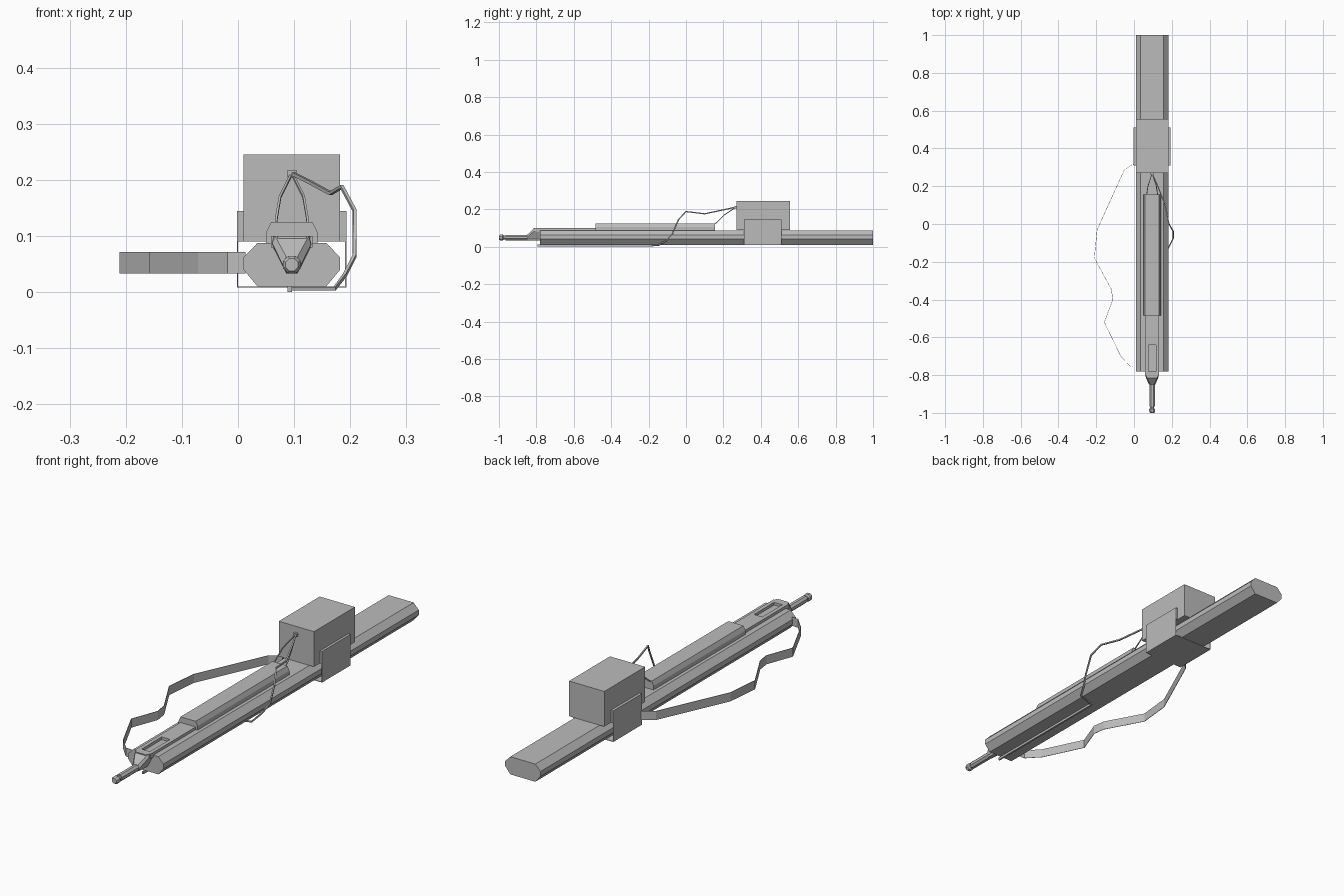
import bpy, bmesh, math
from mathutils import Vector

if "Cube" in bpy.data.objects:
    bpy.data.objects.remove(bpy.data.objects["Cube"])

grey = bpy.data.materials.new("plain grey")
grey.use_nodes = True
colour = (0.5, 0.5, 0.5, 1)
grey.diffuse_color = colour
grey.node_tree.nodes["Principled BSDF"].inputs["Base Color"].default_value = colour

MID = 0.096  # centre line of the body


def finish(name, bm):
    bmesh.ops.recalc_face_normals(bm, faces=bm.faces)
    mesh = bpy.data.meshes.new(name)
    bm.to_mesh(mesh)
    bm.free()
    mesh.materials.append(grey)
    obj = bpy.data.objects.new(name, mesh)
    bpy.context.collection.objects.link(obj)
    return obj


def loft(name, rings):
    """Closed solid through rings of points with equal counts."""
    bm = bmesh.new()
    rows = [[bm.verts.new(p) for p in ring] for ring in rings]
    n = len(rows[0])
    for a, b in zip(rows, rows[1:]):
        for i in range(n):
            j = (i + 1) % n
            bm.faces.new((a[i], a[j], b[j], b[i]))
    bm.faces.new(rows[0])
    bm.faces.new(rows[-1])
    return finish(name, bm)


def section(half, y):
    """Mirror (half width, z) points about the centre line."""
    right = [(MID + w, y, z) for w, z in half]
    left = [(MID - w, y, z) for w, z in reversed(half)]
    return right + left


def prism(name, half, y0, y1):
    return loft(name, [section(half, y0), section(half, y1)])


def box(name, x, y, z):
    corners = [(x[0], z[0]), (x[1], z[0]), (x[1], z[1]), (x[0], z[1])]
    return loft(name, [[(a, v, b) for a, b in corners] for v in y])


def turned(name, profile, z, sides=8):
    """Faceted round part along y from (y, radius) points."""
    turn = [math.tau * (i + 0.5) / sides for i in range(sides)]
    return loft(name, [[(MID + r * math.cos(t), y, z + r * math.sin(t))
                        for t in turn] for y, r in profile])


def cable(name, points, radius):
    """Square cable through the points."""
    pts = [Vector(p) for p in points]
    rings = []
    for i, p in enumerate(pts):
        d = (pts[min(i + 1, len(pts) - 1)] - pts[max(i - 1, 0)]).normalized()
        ref = Vector((0, 0, 1)) if abs(d.z) < 0.9 else Vector((0, 1, 0))
        u = d.cross(ref).normalized()
        v = u.cross(d)
        rings.append([p + u * a * radius + v * b * radius
                      for a, b in ((1, 1), (-1, 1), (-1, -1), (1, -1))])
    return loft(name, rings)


# Long faceted body
prism("body", [(0.061, 0.01), (0.086, 0.04), (0.086, 0.062), (0.061, 0.088)], -0.78, 1)

# Raised track with a slot near the front, and the cover on it
prism("track", [(0.037, 0.08), (0.037, 0.1)], -0.64, -0.48)
for side, label in ((-1, "right"), (1, "left")):
    xs = sorted((MID + side * 0.02, MID + side * 0.037))
    box(label + "_track_rail", xs, (-0.8, -0.64), (0.08, 0.1))
box("track_front_bar", (0.07, 0.122), (-0.815, -0.79), (0.08, 0.1))
prism("cover", [(0.046, 0.085), (0.046, 0.106), (0.037, 0.125)], -0.485, 0.155)

# Wedge nose that tapers onto the barrel
loft("nose", [section([(0.01, 0.033), (0.036, 0.085), (0.036, 0.1)], -0.78),
              section([(0.01, 0.033), (0.034, 0.085), (0.03, 0.1)], -0.81),
              section([(0.009, 0.035), (0.017, 0.05), (0.01, 0.063)], -0.85)])

# Barrel with a knobbed tip
turned("barrel", [(-0.965, 0.016), (-0.77, 0.016)], 0.049)
turned("tip", [(-1, 0.012), (-0.993, 0.017), (-0.98, 0.017),
               (-0.975, 0.011), (-0.96, 0.011)], 0.049)

# Control box and the bracket wrapped around the body
box("control_box", (0.01, 0.182), (0.27, 0.555), (0.09, 0.245))
box("bracket_top", (-0.002, 0.193), (0.31, 0.51), (0.09, 0.145))
box("bracket_base", (-0.002, 0.193), (0.31, 0.51), (0.008, 0.01))
for x, label in ((-0.002, "right"), (0.191, "left")):
    box(label + "_bracket_plate", (x, x + 0.002), (0.31, 0.51), (0.008, 0.145))

# Carrying strap, a flat upright ribbon on the right
path = [(0.012, 0.32), (-0.01, 0.315), (-0.052, 0.285), (-0.195, -0.03), (-0.21, -0.18),
        (-0.12, -0.345), (-0.112, -0.4), (-0.157, -0.52), (-0.07, -0.7),
        (-0.018, -0.755), (0.012, -0.757)]
loft("strap", [[(x - 0.001, y, 0.033), (x + 0.001, y, 0.033),
                (x + 0.001, y, 0.072), (x - 0.001, y, 0.072)] for x, y in path])

# Socket and cables
SOCKET = (MID, 0.268, 0.212)
box("socket", (0.088, 0.104), (0.26, 0.272), (0.204, 0.218))
for side, label in ((-1, "right"), (1, "left")):
    cable(label + "_wire", [SOCKET, (MID + side * 0.021, 0.205, 0.17),
                            (MID + side * 0.027, 0.17, 0.135),
                            (MID + side * 0.029, 0.15, 0.118)], 0.002)
cable("side_cable", [SOCKET, (0.13, 0.19, 0.195), (0.165, 0.1, 0.176),
                     (0.185, 0, 0.188), (0.208, -0.04, 0.145), (0.208, -0.075, 0.065),
                     (0.19, -0.11, 0.03), (0.172, -0.15, 0.006), (0.09, -0.18, 0.006)], 0.003)
box("bottom_cable", (0.088, 0.096), (-0.795, -0.175), (0, 0.011))
